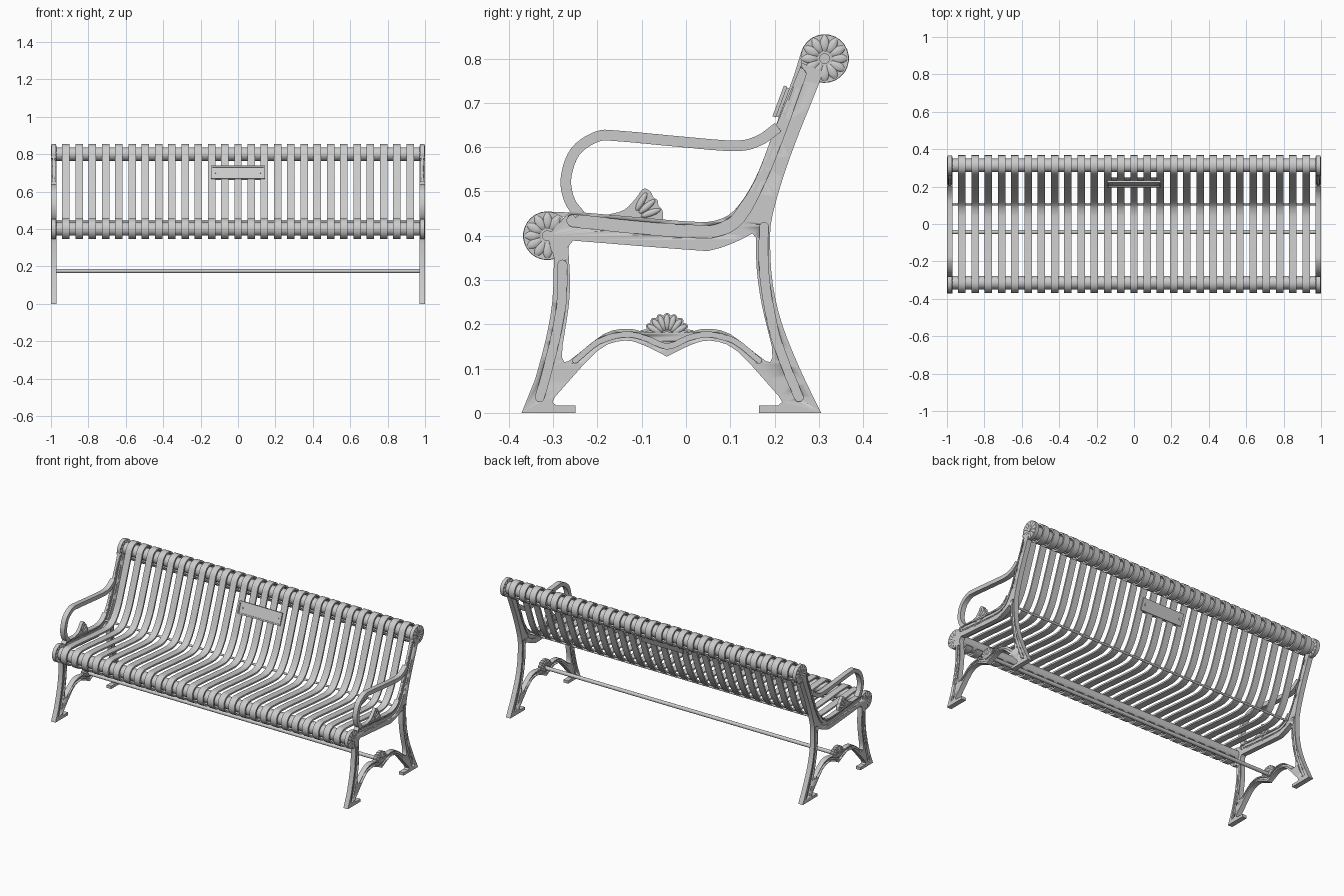
import bpy, bmesh
from math import sin, cos, pi, radians
from mathutils import Vector, Matrix
from mathutils.geometry import tessellate_polygon

if "Cube" in bpy.data.objects:
    bpy.data.objects.remove(bpy.data.objects["Cube"])

metal = bpy.data.materials.new("grey_metal")
metal.use_nodes = True
GREY = (0.6, 0.6, 0.6, 1)
metal.diffuse_color = GREY
metal.node_tree.nodes["Principled BSDF"].inputs["Base Color"].default_value = GREY


def finish(name, bm, mirror=False):
    bmesh.ops.recalc_face_normals(bm, faces=bm.faces)
    me = bpy.data.meshes.new(name)
    bm.to_mesh(me)
    bm.free()
    me.materials.append(metal)
    ob = bpy.data.objects.new(name, me)
    bpy.context.collection.objects.link(ob)
    bpy.ops.object.select_all(action="DESELECT")
    ob.select_set(True)
    bpy.context.view_layer.objects.active = ob
    bpy.ops.object.shade_smooth_by_angle(angle=radians(35))
    if mirror:
        ob.modifiers.new("Mirror", "MIRROR")
    return ob


def add_plate(bm, loops, x0, x1):
    """Extrude side-profile loops (first outer, others holes) along x."""
    flat = [p for loop in loops for p in loop]
    near, far = ([bm.verts.new((x, *p)) for p in flat] for x in (x0, x1))
    for tri in tessellate_polygon([[Vector((*p, 0)) for p in l] for l in loops]):
        for side in (near, far):
            bm.faces.new([side[i] for i in tri])
    start = 0
    for loop in loops:
        n = len(loop)
        for i in range(n):
            a, b = start + i, start + (i + 1) % n
            bm.faces.new((near[a], near[b], far[b], far[a]))
        start += n


def smooth(pts, steps=4):
    """Catmull-Rom curve through the points."""
    v = [Vector(p) for p in pts]
    v = [2 * v[0] - v[1]] + v + [2 * v[-1] - v[-2]]
    out = []
    for a, b, c, d in zip(v, v[1:], v[2:], v[3:]):
        for k in range(steps):
            t = k / steps
            out.append(0.5 * (2 * b + (c - a) * t + (2 * a - 5 * b + 4 * c - d) * t * t
                              + (3 * b - a - 3 * c + d) * t ** 3))
    return out + [v[-2]]


def ribbon(path, width, cap=0):
    """Closed loop of constant width around a path, with optional round ends."""
    path = [Vector(p) for p in path]
    left, right, h = [], [], width / 2
    for i, p in enumerate(path):
        d = (path[min(i + 1, len(path) - 1)] - path[max(i - 1, 0)]).normalized()
        n = Vector((-d.y, d.x)) * h
        left.append(p + n)
        right.append(p - n)

    def end(p, q):
        c, r = (p + q) / 2, p - (p + q) / 2
        return [c + Matrix.Rotation(-pi * k / (cap + 1), 2) @ r for k in range(1, cap + 1)]
    return left + end(left[-1], right[-1]) + right[::-1] + end(right[0], left[0])


def arc(c, r, a0, a1, n):
    return [(c[0] + r * cos(radians(a0 + (a1 - a0) * k / n)),
             c[1] + r * sin(radians(a0 + (a1 - a0) * k / n))) for k in range(n + 1)]


def add_cylinder(bm, x0, x1, y, z, r, seg=24):
    m = Matrix.Translation(((x0 + x1) / 2, y, z)) @ Matrix.Rotation(pi / 2, 4, "Y")
    bmesh.ops.create_cone(bm, cap_ends=True, segments=seg, radius1=r, radius2=r,
                          depth=x1 - x0, matrix=m)


def add_petals(bm, c, angles, r0, r1, width):
    """Flattened petals radiating on both plate faces."""
    for a in angles:
        for x in (0.995, 0.975):
            m = (Matrix.Translation((x, *c)) @ Matrix.Rotation(radians(a), 4, "X")
                 @ Matrix.Translation((0, (r0 + r1) / 2, 0))
                 @ Matrix.Diagonal((0.005, (r1 - r0) / 2, width / 2, 1)))
            bmesh.ops.create_uvsphere(bm, u_segments=10, v_segments=6, radius=1, matrix=m)


FRONT, BACK = (-0.313, 0.40), (0.313, 0.80)

# Curved slats, rolled around the front and top tubes
seat_curve = smooth([(-0.25, 0.447), (-0.1, 0.434), (0.02, 0.426), (0.07, 0.43), (0.112, 0.453),
                     (0.16, 0.525), (0.205, 0.64), (0.25, 0.765)])
slat_path = arc(FRONT, 0.05, 320, 80, 18) + seat_curve + arc(BACK, 0.05, 165, -150, 22)
bm = bmesh.new()
add_plate(bm, [ribbon(slat_path, 0.01)], -0.94, -0.90)
slats = finish("slats", bm)
rep = slats.modifiers.new("Array", "ARRAY")
rep.count = 27
rep.use_relative_offset = False
rep.use_constant_offset = True
rep.constant_offset_displace = (1.84 / 26, 0, 0)

# Long tubes and bars
for name, (y, z), r, half in (("front_tube", FRONT, 0.036, 0.98), ("top_tube", BACK, 0.036, 0.98),
                              ("lower_tie_rod", (-0.043, 0.175), 0.011, 0.975),
                              ("seat_bend_rod", (0.106, 0.442), 0.006, 0.975)):
    bm = bmesh.new()
    add_cylinder(bm, -half, half, y, z, r)
    finish(name, bm)

# Cast side frames: seat rail, back post, legs and arch with one opening
outer = ([(-0.262, 0.455)] + smooth([(-0.25, 0.454), (-0.1, 0.441), (0.01, 0.432), (0.065, 0.434),
                                     (0.11, 0.458), (0.156, 0.526), (0.2, 0.64), (0.262, 0.79)], 3)
         + [(0.31, 0.77)]
         + smooth([(0.30, 0.743), (0.235, 0.578), (0.196, 0.45), (0.19, 0.38), (0.196, 0.29),
                   (0.217, 0.2), (0.257, 0.1), (0.305, 0)], 3)
         + [(0.165, 0), (0.165, 0.017), (0.208, 0.017), (0.217, 0.024)]
         + smooth([(0.21, 0.037), (0.115, 0.14), (0.055, 0.163), (0.01, 0.153), (-0.043, 0.127)], 3)
         + smooth([(-0.043, 0.127), (-0.096, 0.153), (-0.14, 0.163), (-0.2, 0.14), (-0.295, 0.037)], 3)[1:]
         + [(-0.302, 0.024), (-0.293, 0.017), (-0.25, 0.017), (-0.25, 0), (-0.371, 0)]
         + smooth([(-0.341, 0.075), (-0.318, 0.16), (-0.302, 0.25), (-0.298, 0.35)], 3)
         + [(-0.313, 0.40)])
opening = (smooth([(-0.255, 0.389), (0.01, 0.368), (0.06, 0.368), (0.11, 0.385), (0.15, 0.405)], 3)
           + smooth([(0.158, 0.395), (0.16, 0.32), (0.172, 0.24), (0.194, 0.15)], 3)
           + smooth([(0.195, 0.125), (0.18, 0.117), (0.1, 0.178), (0.045, 0.19), (0, 0.182),
                     (-0.086, 0.182), (-0.131, 0.19), (-0.186, 0.178), (-0.265, 0.117), (-0.28, 0.125)], 3)
           + smooth([(-0.279, 0.15), (-0.265, 0.24), (-0.262, 0.3), (-0.266, 0.375)], 3))
bm = bmesh.new()
add_plate(bm, [outer, opening], 0.97, 1.0)
frames = finish("side_frames", bm)

# Recessed channels on both faces of each frame
channels = [
    (0.028, [(-0.255, 0.434), (-0.1, 0.418), (0.01, 0.41), (0.07, 0.412), (0.12, 0.442),
             (0.168, 0.53), (0.21, 0.635), (0.257, 0.765)]),
    (0.02, [(-0.279, 0.335), (-0.281, 0.25), (-0.297, 0.16), (-0.33, 0.035)]),
    (0.02, [(0.176, 0.42), (0.176, 0.32), (0.195, 0.2), (0.22, 0.12), (0.255, 0.035)]),
    (0.012, [(-0.25, 0.118), (-0.195, 0.162), (-0.135, 0.177), (-0.09, 0.168), (-0.043, 0.15),
             (0.004, 0.168), (0.049, 0.177), (0.109, 0.162), (0.165, 0.118)])]
bm = bmesh.new()
for width, path in channels:
    for x0, x1 in ((0.992, 1.02), (0.95, 0.978)):
        add_plate(bm, [ribbon(smooth(path), width, 5)], x0, x1)
cutter = finish("channel_cutter", bm)
cutter.hide_render = True
cut = frames.modifiers.new("Channels", "BOOLEAN")
cut.object = cutter
cut.solver = "EXACT"
bpy.context.view_layer.objects.active = frames
bpy.ops.object.modifier_apply(modifier=cut.name)
bpy.data.objects.remove(cutter)
frames.modifiers.new("Mirror", "MIRROR")

# Raised bead along the seat and back channel
bm = bmesh.new()
add_plate(bm, [ribbon(smooth(channels[0][1]), 0.007, 3)], 0.975, 0.995)
finish("channel_beads", bm, True)

# Looped armrests
arm = smooth([(0.208, 0.645), (0.165, 0.615), (0.11, 0.603), (-0.02, 0.613), (-0.15, 0.625),
              (-0.2, 0.624), (-0.25, 0.59), (-0.271, 0.53), (-0.263, 0.48), (-0.24, 0.447)], 5)
bm = bmesh.new()
add_plate(bm, [ribbon(arm, 0.024)], 0.97, 1.0)
armrests = finish("armrests", bm, True)
bev = armrests.modifiers.new("Bevel", "BEVEL")
bev.width = 0.007
bev.segments = 3
bev.limit_method = "ANGLE"
bev.angle_limit = radians(50)

# Rosettes capping the tube ends
for name, c in (("front_rosettes", FRONT), ("top_rosettes", BACK)):
    bm = bmesh.new()
    add_cylinder(bm, 0.974, 0.996, *c, 0.054, 36)
    add_petals(bm, c, range(0, 360, 30), 0.014, 0.053, 0.021)
    add_cylinder(bm, 0.972, 1.0, *c, 0.012)
    finish(name, bm, True)

# Shell ornaments on the arch and on the seat rail
bm = bmesh.new()
hub = (-0.043, 0.172)
scallops = [(hub[0] + r * cos(a), hub[1] + r * sin(a)) for a, r in
            ((pi * k / 36, 0.048 + 0.006 * abs(sin(pi * k / 4))) for k in range(37))]
add_plate(bm, [[(hub[0] + 0.06, 0.187)] + scallops[4:-4] + [(hub[0] - 0.06, 0.187), (hub[0], 0.14)]],
          0.975, 0.995)
add_petals(bm, hub, range(10, 180, 20), 0.014, 0.051, 0.015)
add_cylinder(bm, 0.97, 1.0, *hub, 0.012)
finish("arch_shells", bm, True)

bm = bmesh.new()
wing = smooth([(-0.18, 0.447), (-0.14, 0.458), (-0.113, 0.485), (-0.1, 0.503), (-0.09, 0.506),
               (-0.079, 0.498), (-0.074, 0.487), (-0.064, 0.48), (-0.062, 0.468), (-0.053, 0.457),
               (-0.052, 0.436)], 3)
add_plate(bm, [wing + [(-0.11, 0.42)]], 0.975, 0.995)
add_petals(bm, (-0.125, 0.435), (20, 40, 60), 0.025, 0.072, 0.015)
finish("seat_shells", bm, True)

# Plaque on the backrest: rimmed plate in front, backing plate and bolts behind
tilt = Matrix.Translation((0, 0.226, 0.698)) @ Matrix.Rotation(radians(-20.5), 4, "X")
bm = bmesh.new()


def add_box(x, y, z, sx, sy, sz):
    bmesh.ops.create_cube(bm, size=1, matrix=tilt @ Matrix.Translation((x, y, z))
                          @ Matrix.Diagonal((sx, sy, sz, 1)))


add_box(0, -0.009, 0, 0.28, 0.008, 0.07)
add_box(0, 0.009, 0, 0.28, 0.007, 0.07)
for s in (-1, 1):
    add_box(0, -0.015, s * 0.033, 0.288, 0.008, 0.008)
    add_box(s * 0.14, -0.015, 0, 0.008, 0.008, 0.074)
    for y in (-0.014, 0.013):
        bmesh.ops.create_cone(bm, cap_ends=True, segments=12, radius1=0.006, radius2=0.006, depth=0.006,
                              matrix=tilt @ Matrix.Translation((s * 0.12, y, 0))
                              @ Matrix.Rotation(pi / 2, 4, "X"))
finish("plaque", bm)
